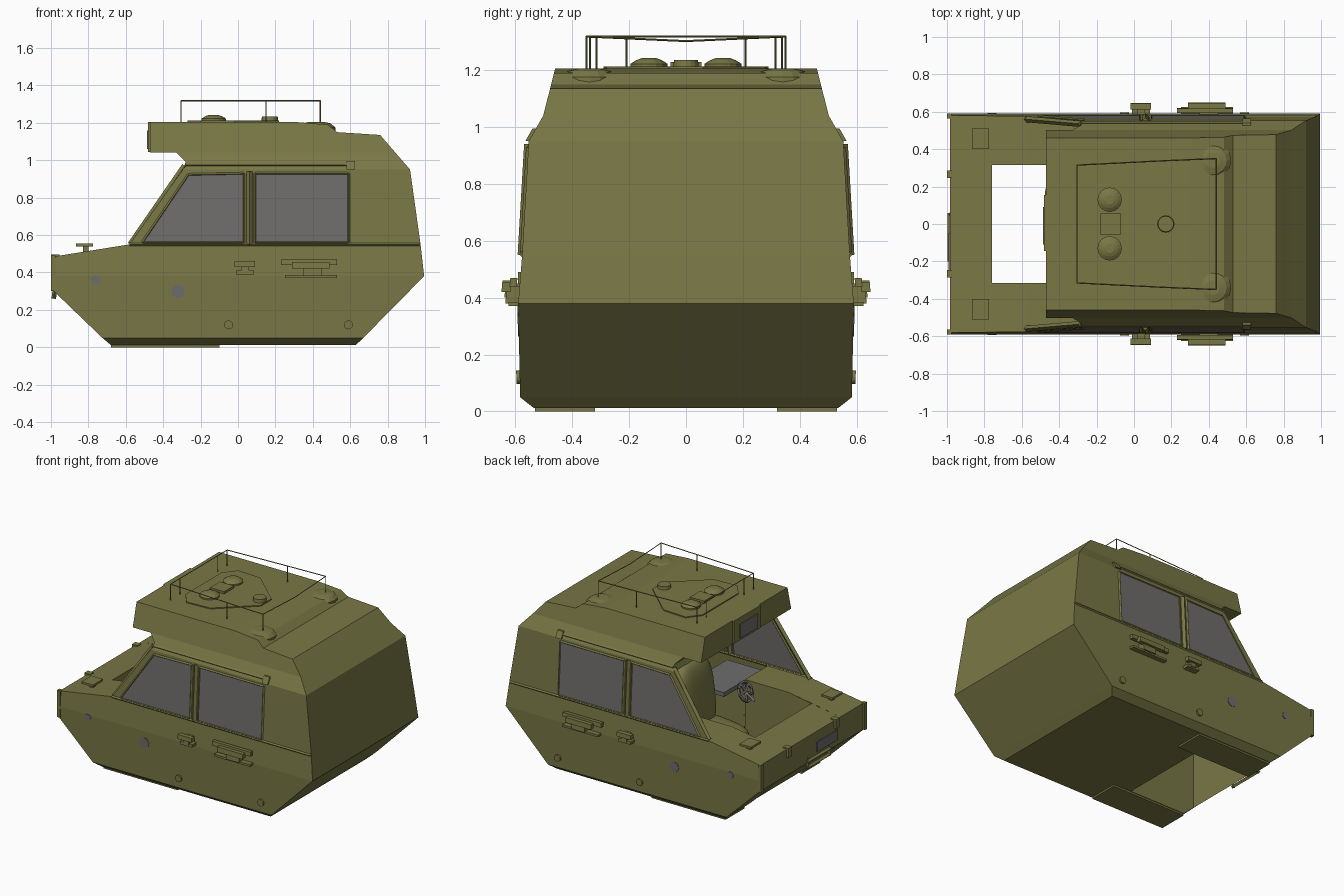
import bpy, bmesh, math
from mathutils import Vector, Matrix

if "Cube" in bpy.data.objects:
    bpy.data.objects.remove(bpy.data.objects["Cube"])


def mat(name, c):
    m = bpy.data.materials.new(name)
    m.diffuse_color = (*c, 1)
    m.use_nodes = True
    m.node_tree.nodes["Principled BSDF"].inputs["Base Color"].default_value = m.diffuse_color
    return m


OLIVE = mat("olive paint", (0.19, 0.185, 0.06))
GLASS = mat("grey glass", (0.16, 0.155, 0.148))
METAL = mat("dull metal", (0.155, 0.155, 0.158))

# half width of the body at each height
WIDTH = [(0, .53), (.012, .535), (.05, .583), (.38, .59), (.55, .576), (.95, .553),
         (1.04, .502), (1.205, .46), (1.4, .42)]


def w(z):
    for (z0, a), (z1, b) in zip(WIDTH, WIDTH[1:]):
        if z <= z1:
            return a + (b - a) * (z - z0) / (z1 - z0)
    return WIDTH[-1][1]


def finish(name, bm, m, smooth=False):
    bmesh.ops.remove_doubles(bm, verts=bm.verts, dist=1e-4)
    bmesh.ops.recalc_face_normals(bm, faces=bm.faces)
    me = bpy.data.meshes.new(name)
    bm.to_mesh(me)
    bm.free()
    me.materials.append(m)
    if smooth:
        me.polygons.foreach_set("use_smooth", [True] * len(me.polygons))
    ob = bpy.data.objects.new(name, me)
    bpy.context.collection.objects.link(ob)
    return ob


def face(bm, pts):
    bm.faces.new([bm.verts.new(p) for p in pts])


def strip(bm, path, y0=None, y1=None):
    """Band of quads across the body; None means the body edge."""
    lo = lambda z: -w(z) if y0 is None else y0
    hi = lambda z: w(z) if y1 is None else y1
    for (xa, za), (xb, zb) in zip(path, path[1:]):
        face(bm, [(xa, lo(za), za), (xa, hi(za), za),
                  (xb, hi(zb), zb), (xb, lo(zb), zb)])


def solid(bm, a, b):
    """Closed prism between two matching loops."""
    n = len(a)
    va = [bm.verts.new(p) for p in a]
    vb = [bm.verts.new(p) for p in b]
    bm.faces.new(va)
    bm.faces.new(vb[::-1])
    for i in range(n):
        j = (i + 1) % n
        bm.faces.new([va[j], va[i], vb[i], vb[j]])


def side_plates(name, shapes, m):
    """Mirrored plates following the body sides: (xz points, inner, outer)."""
    bm = bmesh.new()
    for pts, o0, o1 in shapes:
        for s in (1, -1):
            solid(bm, [(x, s * (w(z) + o0), z) for x, z in pts],
                  [(x, s * (w(z) + o1), z) for x, z in pts])
    return finish(name, bm, m)


def ngon(cx, cy, r, n=12):
    return [(cx + r * math.cos(2 * math.pi * i / n),
             cy + r * math.sin(2 * math.pi * i / n)) for i in range(n)]


def rect(x0, z0, x1, z1):
    return [(x0, z0), (x1, z0), (x1, z1), (x0, z1)]


def beams(name, lines, r, m=OLIVE, mirror=False, n=4):
    bm = bmesh.new()
    for p, q in lines:
        for s in ((1, -1) if mirror else (1,)):
            a, b = Vector((p[0], p[1] * s, p[2])), Vector((q[0], q[1] * s, q[2]))
            rot = (b - a).to_track_quat('Z', 'Y')
            ring = [rot @ Vector((x, y, 0)) for x, y in ngon(0, 0, r, n)]
            solid(bm, [a + v for v in ring], [b + v for v in ring])
    return finish(name, bm, m)


def box(name, x0, x1, y0, y1, z0, z1, m=OLIVE, mirror=False):
    bm = bmesh.new()
    for s in ((1, -1) if mirror else (1,)):
        solid(bm, [(x, s * y, z0) for x, y in rect(x0, y0, x1, y1)],
              [(x, s * y, z1) for x, y in rect(x0, y0, x1, y1)])
    return finish(name, bm, m)


def pad(name, centre, size, tilt):
    """Soft cushion: a ball squared off by a power curve, then tilted."""
    bm = bmesh.new()
    bmesh.ops.create_uvsphere(bm, u_segments=28, v_segments=16, radius=1)
    for v in bm.verts:
        v.co = [math.copysign(abs(c) ** .6, c) * k / 2 for c, k in zip(v.co, size)]
    bm.transform(Matrix.Translation(centre) @ Matrix.Rotation(tilt, 4, 'Y'))
    return finish(name, bm, OLIVE, True)


def roof_disc(name, spots, levels):
    """Turned stacks on the roof; levels are (radius, height)."""
    bm = bmesh.new()
    for cx, cy in spots:
        for (r0, z0), (r1, z1) in zip(levels, levels[1:]):
            solid(bm, [(x, y, z0) for x, y in ngon(cx, cy, r0, 16)],
                  [(x, y, z1) for x, y in ngon(cx, cy, r1, 16)])
    return finish(name, bm, OLIVE)


NX = -.985   # nose
GAP = .315   # half width of the front opening
F = .012     # floor height

# body shell: flat side bands, then bands across the body
bm = bmesh.new()
bands = [
    [(-.68, F), (.63, F), (.67, .05), (-.725, .05)],
    [(-.725, .05), (.67, .05), (.995, .38), (NX, .38), (NX, .30)],
    [(NX, .38), (.995, .38), (.976, .55), (-.58, .55), (NX, .485)],
    [(-.58, .55), (.976, .55), (.92, .95), (-.295, .95)],
    [(-.295, .95), (.92, .95), (.842, 1.04), (-.33, 1.04), (-.28, .99)],
    [(-.47, 1.04), (.842, 1.04), (.76, 1.135), (.53, 1.15), (.48, 1.19),
     (.30, 1.205), (-.47, 1.205)],
]
for pts in bands:
    for s in (1, -1):
        face(bm, [(x, s * w(z), z) for x, z in pts])
strip(bm, [(-.24, F), (.63, F), (.67, .05), (.995, .38), (.976, .55), (.92, .95),
           (.842, 1.04), (.76, 1.135), (.53, 1.15), (.48, 1.19), (.30, 1.205),
           (-.47, 1.205), (-.47, 1.04), (-.33, 1.04), (-.28, .99), (-.295, .95)])
flank = [(-.24, .55), (-.58, .55), (NX, .485), (NX, .30), (-.725, .05), (-.68, F), (-.24, F)]
strip(bm, flank, GAP, None)
strip(bm, flank, None, -GAP)
finish("body_shell", bm, OLIVE)
box("floor_pads", -.68, -.10, .32, .53, 0, F, mirror=True)

# nose box and the inner walls of the front opening
bm = bmesh.new()
strip(bm, [(-.76, .52), (NX, .485), (NX, .30), (-.76, .085), (-.76, .52)], -GAP, GAP)
strip(bm, [(-.24, F), (-.24, .22)], -GAP, GAP)
for s in (1, -1):
    face(bm, [(x, s * GAP, z) for x, z in
              [(-.76, .085), (-.68, F), (-.24, F), (-.24, .55), (-.58, .55), (-.76, .52)]])
finish("front_bay", bm, OLIVE)

# side windows with frames, pillars and gutters
front_win = [(-.51, .56), (.03, .56), (.03, .928), (-.265, .922)]
rear_win = rect(.092, .56, .59, .928)
side_plates("side_windows", [(front_win, -.004, .004), (rear_win, -.004, .004)], GLASS)
edges = []
for win in (front_win, rear_win):
    for (xa, za), (xb, zb) in zip(win, win[1:] + win[:1]):
        edges.append(((xa, w(za), za), (xb, w(zb), zb)))
beams("window_frames", edges, .008, mirror=True)
beams("pillars", [((-.575, .56, .55), (-.285, .535, .97)),
                  ((.061, .576, .55), (.061, .553, .94))], .016, mirror=True)
beams("side_trim", [((-.28, .54, .975), (.62, .54, .975)),
                    ((-.58, .575, .55), (.97, .575, .55))], .009, mirror=True)
side_plates("gutter_ends", [(rect(.58, .95, .625, .995), -.01, .012)], OLIVE)

# door handles, bolts and round markers
side_plates("door_handles", [
    (rect(-.01, .39, .085, .41), 0, .045), (rect(-.02, .43, .09, .46), .03, .062),
    (rect(.02, .40, .06, .45), 0, .05),
    (rect(.25, .37, .53, .385), 0, .035), (rect(.23, .44, .53, .47), .01, .035),
    (rect(.29, .42, .49, .455), .03, .062), (rect(.35, .38, .45, .44), 0, .045)], OLIVE)
side_plates("side_bolts", [(ngon(x, .12, .024), -.004, .012) for x in (-.05, .59)], OLIVE)
side_plates("side_markers", [(ngon(-.32, .30, .036), -.003, .003),
                             (ngon(-.76, .36, .024), -.003, .003)], METAL)

# nose fittings: lamps, hinges, grille, step
box("hood_lamps", -.865, -.775, .40, .51, .54, .555, mirror=True)
box("hood_lamp_stems", -.83, -.80, .44, .47, .49, .545, mirror=True)
box("nose_hinges", -1.0, -.955, .245, .285, .43, .495, mirror=True)
box("nose_corner_caps", -1.0, -.975, .565, .59, .30, .49, mirror=True)
box("nose_grille", NX - .006, NX + .002, -.28, -.05, .34, .41, METAL)
beams("nose_step", [((-.985, -.2, z), (-.985, .06, z)) for z in (.27, .31)], .013)
beams("step_brackets", [((-.985, y, .26), (-.975, y, .34)) for y in (-.19, .05)], .012)

# roof front box with its small window
box("roof_front_box", -.482, -.465, -.145, .155, 1.045, 1.205)
box("roof_front_window", -.487, -.481, -.11, .09, 1.06, 1.16, GLASS)

# roof hatch plate and turned fittings
bm = bmesh.new()
hatch = [(-.27, .2), (-.2, .29), (-.02, .28), (.22, .06), (.22, -.06),
         (-.02, -.28), (-.2, -.29), (-.27, -.2)]
solid(bm, [(x, y, 1.2) for x, y in hatch], [(x, y, 1.212) for x, y in hatch])
finish("roof_hatch", bm, OLIVE)
roof_disc("hatch_domes", [(-.13, .13), (-.13, -.13)],
          [(.065, 1.205), (.065, 1.222), (.045, 1.235), (.025, 1.242)])
roof_disc("hatch_knob", [(.17, 0)], [(.045, 1.21), (.042, 1.235)])
box("hatch_block", -.18, -.07, -.055, .055, 1.21, 1.228)
roof_disc("roof_vents", [(.42, .34), (.42, -.34)],
          [(.10, 1.13), (.10, 1.175), (.075, 1.197), (.04, 1.205)])

# roof rail
R = 1.318
loop = [(-.305, -.315, R), (-.305, .315, R), (.15, .338, R), (.44, .35, R),
        (.44, 0, 1.302), (.44, -.35, R), (.15, -.338, R)]
rail = list(zip(loop, loop[1:] + loop[:1]))
rail += [((x, s * y, 1.19), (x, s * y, R)) for s in (1, -1) for x, y in
         ((-.305, .315), (-.305, .21), (.15, .338), (.44, .35))]
beams("roof_rail", rail, .0035)

# seat, console and spoked steering wheel in the cab
pad("seat_cushion", (-.27, .09, .31), (.42, .40, .15), -.1)
pad("seat_back", (-.11, .09, .55), (.17, .38, .52), .12)
box("cab_console", -.22, .05, -.53, -.11, .50, .53, METAL)
hub = Vector((-.36, -.15, .56))
rim = [hub + Vector((.03 * math.sin(a), .065 * math.cos(a), .06 * math.sin(a)))
       for a in [2 * math.pi * i / 10 for i in range(10)]]
beams("steering_wheel", list(zip(rim, rim[1:] + rim[:1])) + [(hub, p) for p in rim[::2]]
      + [(hub, hub + Vector((-.07, 0, -.05)))], .01, METAL)
